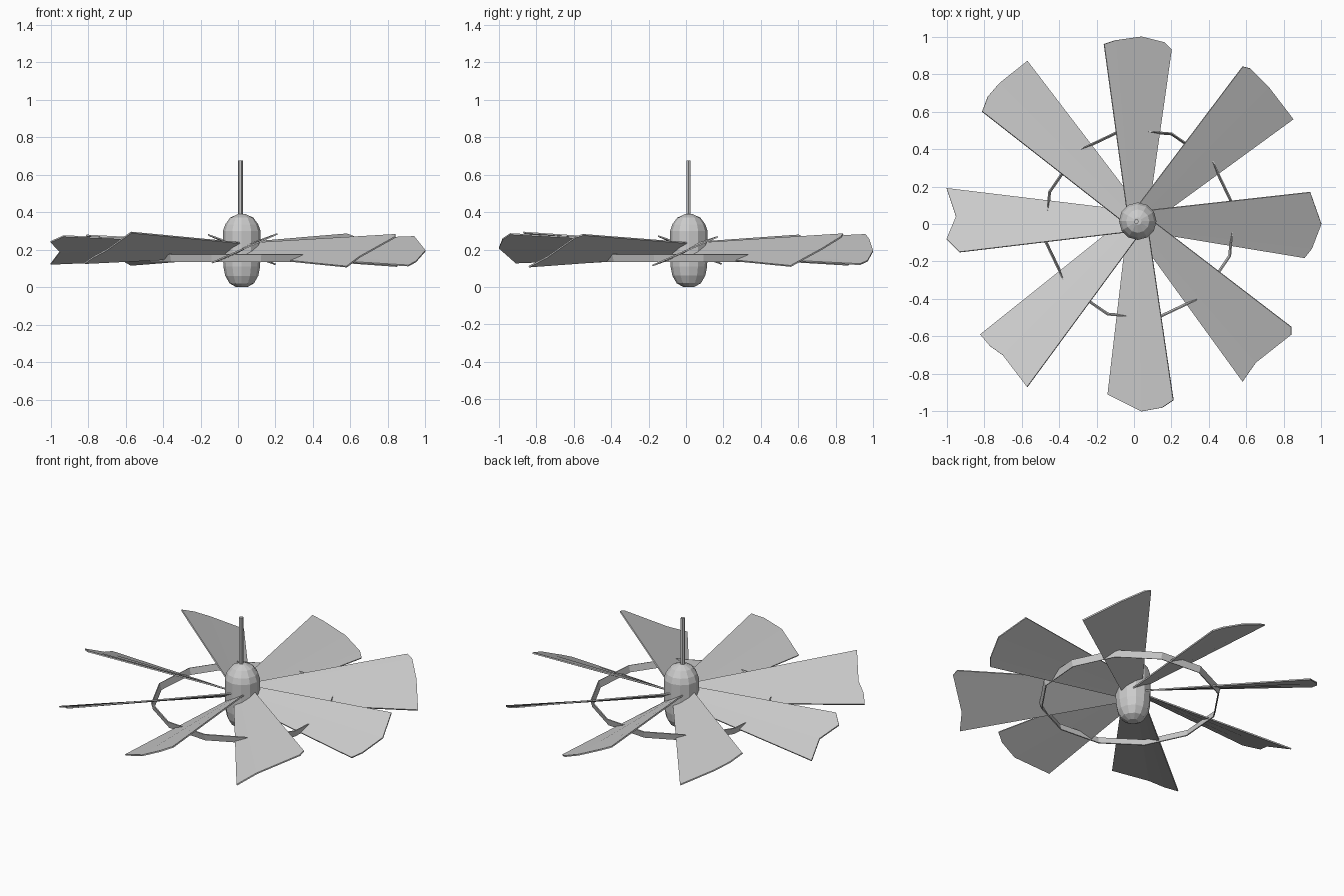
import bpy, bmesh, math
from mathutils import Vector

if "Cube" in bpy.data.objects:
    bpy.data.objects.remove(bpy.data.objects["Cube"])

CX, CY = 0.02, 0.015


def make_object(name, verts, faces, thickness=0):
    mesh = bpy.data.meshes.new(name)
    mesh.from_pydata(verts, [], faces)
    bm = bmesh.new()
    bm.from_mesh(mesh)
    bmesh.ops.recalc_face_normals(bm, faces=bm.faces)
    bm.to_mesh(mesh)
    bm.free()
    obj = bpy.data.objects.new(name, mesh)
    bpy.context.collection.objects.link(obj)
    if thickness:
        mod = obj.modifiers.new("thickness", "SOLIDIFY")
        mod.thickness = thickness
        mod.offset = 0
    return obj


def lathe(name, profile, sides, cx, cy):
    verts, faces = [], []
    for r, z in profile:
        for i in range(sides):
            a = 2 * math.pi * i / sides
            verts.append((cx + r * math.cos(a), cy + r * math.sin(a), z))
    for k in range(len(profile) - 1):
        for i in range(sides):
            j = (i + 1) % sides
            faces.append((k * sides + i, k * sides + j,
                          (k + 1) * sides + j, (k + 1) * sides + i))
    faces.append(tuple(range(sides)))
    faces.append(tuple(range((len(profile) - 1) * sides, len(profile) * sides)))
    return make_object(name, verts, faces)


# Faceted hub and hanging rod
lathe("hub", [(0.03, 0), (0.065, 0.02), (0.088, 0.06), (0.098, 0.11), (0.1, 0.17),
              (0.1, 0.30), (0.088, 0.335), (0.062, 0.37), (0.02, 0.39)], 12, CX, CY)
lathe("rod", [(0.013, 0.37), (0.013, 0.676)], 6, 0.013, 0.013)

# Uneven blade tips, one per 45 degrees, listed from the low edge to the high edge
tips = [
    [(0.91, -0.18), (0.95, -0.13), (1.0, 0.0), (0.94, 0.17)],
    [(0.85, 0.56), (0.72, 0.73), (0.62, 0.83), (0.58, 0.84)],
    [(0.20, 0.93), (0.16, 0.97), (0.04, 1.0), (-0.10, 0.98), (-0.16, 0.96)],
    [(-0.57, 0.87), (-0.72, 0.75), (-0.78, 0.68), (-0.81, 0.60)],
    [(-1.0, 0.19), (-0.95, 0.04), (-1.0, -0.08), (-0.93, -0.15)],
    [(-0.82, -0.59), (-0.77, -0.65), (-0.70, -0.70), (-0.57, -0.87)],
    [(-0.14, -0.91), (0.04, -1.0), (0.15, -0.98), (0.21, -0.94)],
    [(0.58, -0.84), (0.65, -0.74), (0.84, -0.59), (0.84, -0.55)],
]

# Pitched blades, each widening from the hub
for b, tip in enumerate(tips):
    a = b * math.pi / 4
    out = Vector((math.cos(a), math.sin(a)))
    side = Vector((-math.sin(a), math.cos(a)))
    centre = Vector((CX, CY))
    lats = [(Vector(p) - centre).dot(side) for p in tip]
    verts = []
    for lat in lats:
        t = (lat - lats[0]) / (lats[-1] - lats[0])
        root = -0.06 + 0.12 * t
        p = centre + out * 0.07 + side * root
        verts.append((p.x, p.y, 0.20 + 0.6 * root))
    verts += [(p[0], p[1], 0.20 + 0.44 * lat) for p, lat in zip(tip, lats)]
    n = len(tip)
    faces = [(i, i + 1, n + i + 1, n + i) for i in range(n - 1)]
    make_object(f"blade_{b + 1}", verts, faces, 0.008)

# Twelve-sided support band running under the blades
verts, faces, n = [], [], 12
for i in range(n):
    a = 2 * math.pi * (i + 0.35) / n
    for r, z in ((0.505, 0.135), (0.515, 0.175)):
        verts.append((0.03 + r * math.cos(a), r * math.sin(a), z))
    j = (i + 1) % n
    faces.append((2 * i, 2 * j, 2 * j + 1, 2 * i + 1))
make_object("support_ring", verts, faces, 0.006)
